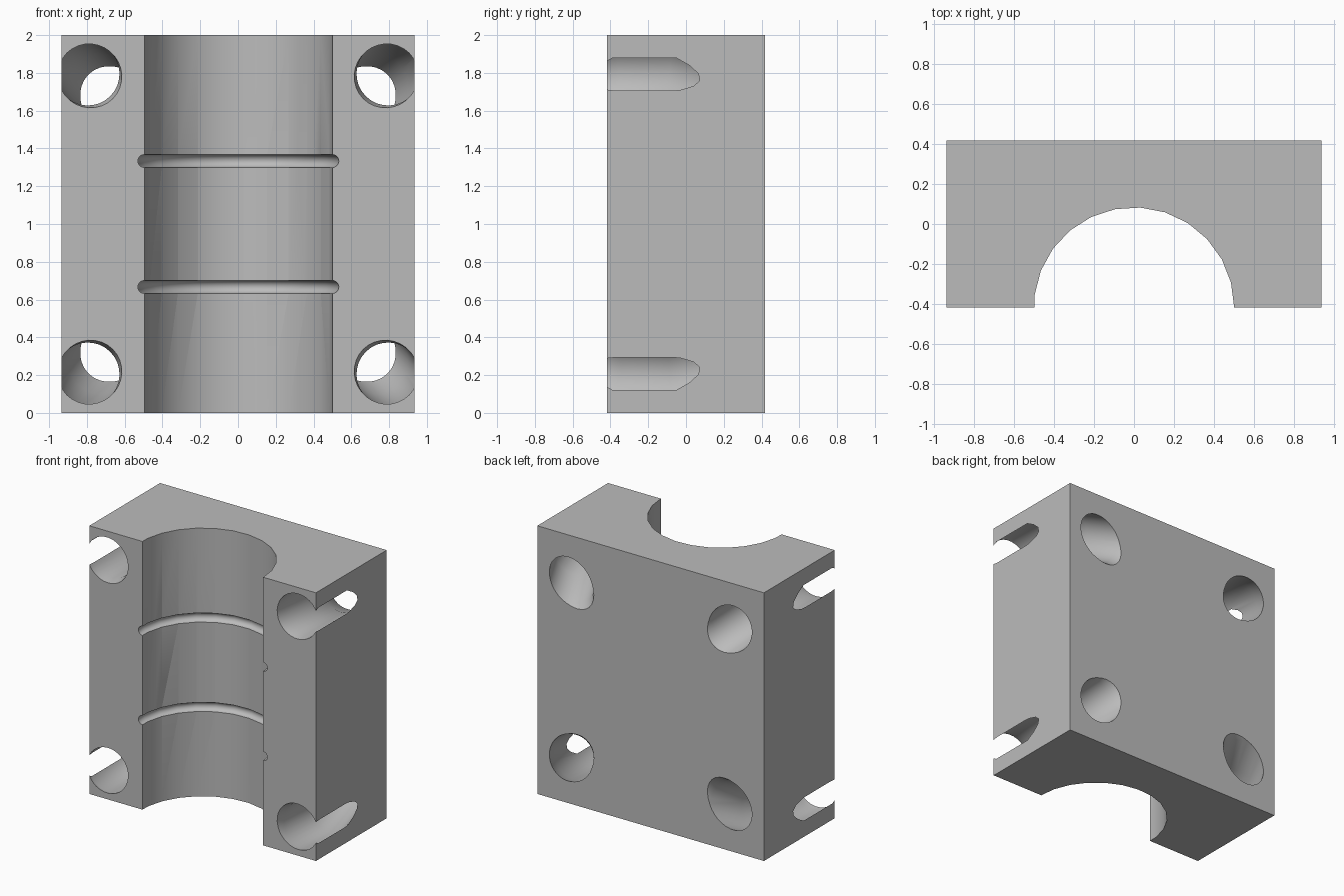
import bpy
import math
from mathutils import Matrix, Vector

cube = bpy.data.objects.get("Cube")
if cube:
    bpy.data.objects.remove(cube, do_unlink=True)

WIDTH, DEPTH, HEIGHT = 1.87, 0.834, 2.0
FRONT = -DEPTH / 2
BORE_RADIUS, BORE_SIDES = 0.5, 25
LOOP_SIDES = 24

grey = bpy.data.materials.new("light_grey")
grey.use_nodes = True
COLOUR = (0.5, 0.5, 0.5, 1)
grey.diffuse_color = COLOUR
grey.node_tree.nodes["Principled BSDF"].inputs["Base Color"].default_value = COLOUR


def finish(name):
    obj = bpy.context.object
    obj.name = name
    obj.data.materials.append(grey)
    return obj


def cut(target, cutter):
    """Subtract the cutter from the target, then delete the cutter."""
    cutter.hide_render = True
    mod = target.modifiers.new(cutter.name, "BOOLEAN")
    mod.operation = "DIFFERENCE"
    mod.solver = "EXACT"
    mod.object = cutter
    bpy.context.view_layer.objects.active = target
    bpy.ops.object.modifier_apply(modifier=mod.name)
    bpy.data.objects.remove(cutter, do_unlink=True)


# Solid block
bpy.ops.mesh.primitive_cube_add(size=1, location=(0, 0, HEIGHT / 2))
block = finish("clamp_block")
block.scale = (WIDTH, DEPTH, HEIGHT)
bpy.ops.object.transform_apply(location=True, rotation=True, scale=True)

# Half-round bore, with one facet corner on the +x side
bpy.ops.mesh.primitive_cylinder_add(
    vertices=BORE_SIDES, radius=BORE_RADIUS, depth=HEIGHT * 1.2,
    location=(0, FRONT, HEIGHT / 2), rotation=(0, 0, -math.pi / 2))
cut(block, finish("bore_cutter"))

# Two ring grooves around the bore
for z in (HEIGHT / 3, HEIGHT * 2 / 3):
    bpy.ops.mesh.primitive_torus_add(
        major_segments=BORE_SIDES, minor_segments=20,
        major_radius=BORE_RADIUS, minor_radius=0.034,
        location=(0, FRONT, z))
    cut(block, finish("groove_cutter"))

# Curved corner passages, each diagonal pair cut by one large ring
for side in (1, -1):
    bpy.ops.mesh.primitive_torus_add(
        major_segments=LOOP_SIDES, minor_segments=30,
        major_radius=1.132, minor_radius=0.167)
    ring = finish("passage_cutter")
    outward = Vector((side, 0, 1)).normalized()
    along = Vector((0, 1, 0))
    frame = Matrix((outward, along, outward.cross(along))).transposed().to_4x4()
    half_step = Matrix.Rotation(math.pi / LOOP_SIDES, 4, "Z")
    ring.matrix_world = Matrix.Translation((0, -0.22, HEIGHT / 2)) @ frame @ half_step
    bpy.context.view_layer.update()
    cut(block, ring)

# Smooth the round surfaces, keep the rims sharp
bpy.ops.object.select_all(action="DESELECT")
block.select_set(True)
bpy.context.view_layer.objects.active = block
bpy.ops.object.shade_smooth_by_angle(angle=math.radians(30))
